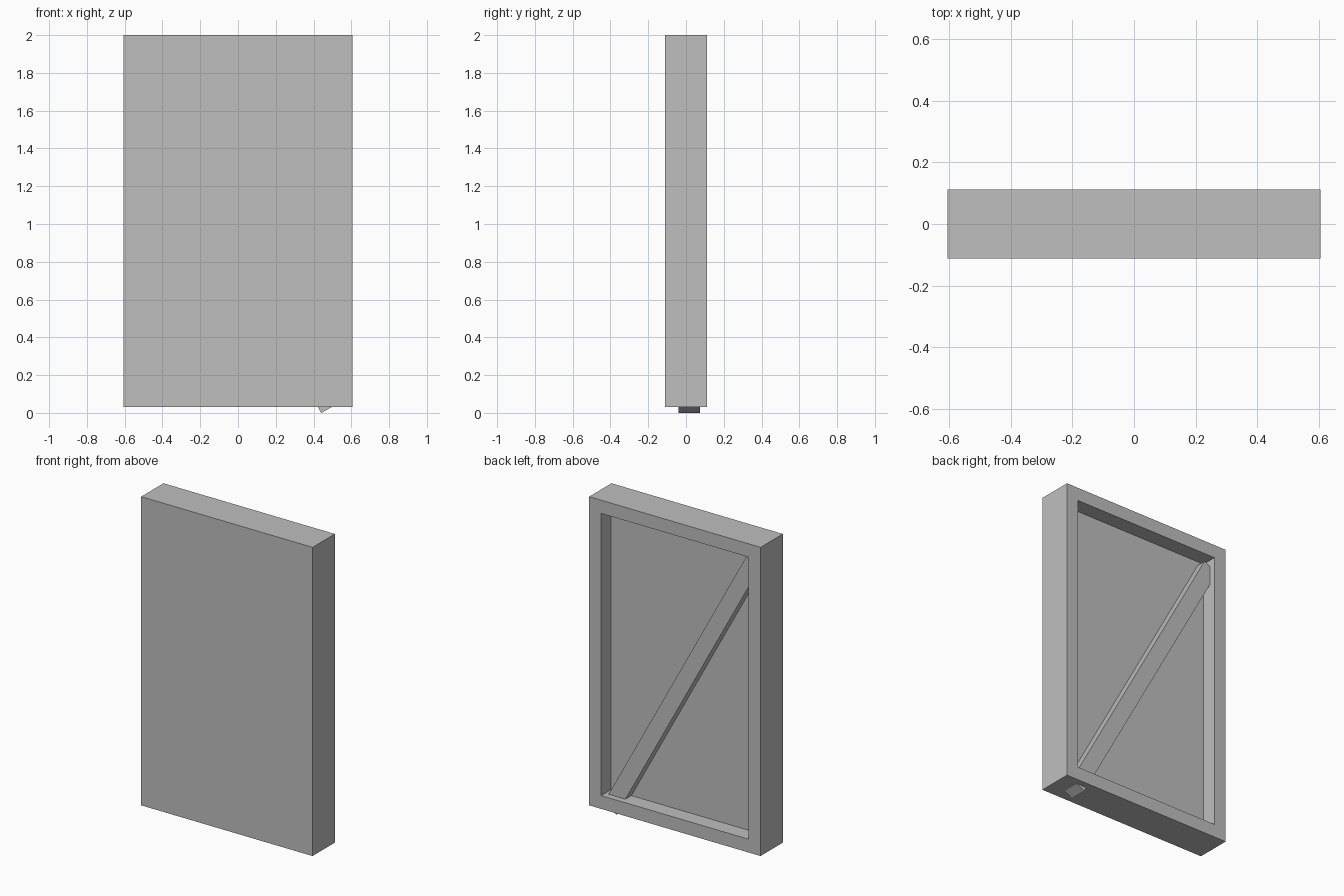
import bpy
import bmesh
from math import radians, cos, sin
from mathutils import Vector

if "Cube" in bpy.data.objects:
    bpy.data.objects.remove(bpy.data.objects["Cube"], do_unlink=True)

grey = bpy.data.materials.new("plain_grey")
grey.use_nodes = True
colour = (0.52, 0.52, 0.52, 1)
grey.diffuse_color = colour
grey.node_tree.nodes["Principled BSDF"].inputs["Base Color"].default_value = colour


def add_object(name, bm):
    bmesh.ops.recalc_face_normals(bm, faces=bm.faces)
    mesh = bpy.data.meshes.new(name)
    bm.to_mesh(mesh)
    bm.free()
    mesh.materials.append(grey)
    obj = bpy.data.objects.new(name, mesh)
    bpy.context.collection.objects.link(obj)
    return obj


def extruded_profile(points, front, back):
    """Prism from an x-z outline, running from front to back in y."""
    bm = bmesh.new()
    face = bm.faces.new([bm.verts.new((x, front, z)) for x, z in points])
    grown = bmesh.ops.extrude_face_region(bm, geom=[face])["geom"]
    verts = [v for v in grown if isinstance(v, bmesh.types.BMVert)]
    bmesh.ops.translate(bm, verts=verts, vec=(0, back - front, 0))
    return bm


# Door slab: solid front, back recessed inside a raised border
half_width, half_depth = 0.605, 0.112
bottom, top = 0.03, 2.0
border, recess = 0.12, 0.10
slab = extruded_profile(
    [(-half_width, bottom), (half_width, bottom), (half_width, top), (-half_width, top)],
    -half_depth, half_depth)
bmesh.ops.recalc_face_normals(slab, faces=slab.faces)
back_face = max(slab.faces, key=lambda f: f.calc_center_median().y)
bmesh.ops.inset_region(slab, faces=[back_face], thickness=border)
inner = bmesh.ops.extrude_face_region(slab, geom=[back_face])["geom"]
bmesh.ops.translate(slab, verts=[v for v in inner if isinstance(v, bmesh.types.BMVert)],
                    vec=(0, -recess, 0))
if back_face.is_valid:
    bmesh.ops.delete(slab, geom=[back_face], context='FACES')
add_object("door_slab", slab)

# Diagonal brace: its lower corner pokes out under the slab
angle = radians(61.3)
along = Vector((-cos(angle), sin(angle)))
across = Vector((sin(angle), cos(angle)))
length, width = 2.1, 0.104
foot = Vector((0.44, 0.0))
head = foot + along * length
brace = extruded_profile([foot, foot + across * width, head + across * width, head], -0.04, 0.073)
add_object("diagonal_brace", brace)
